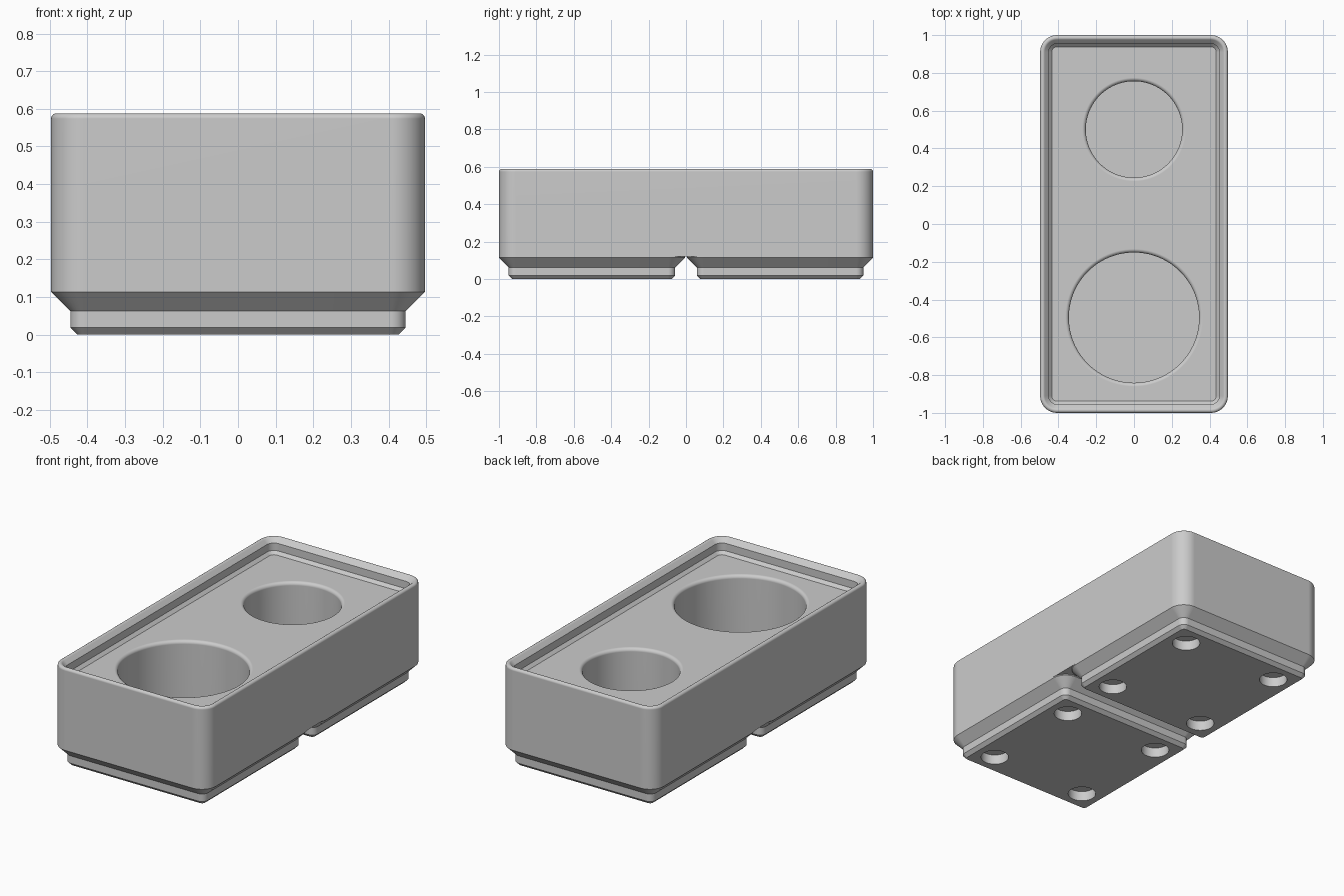
import bpy, bmesh
from math import sin, cos, pi, radians

default = bpy.data.objects.get("Cube")
if default:
    bpy.data.objects.remove(default, do_unlink=True)

MM = 2 / 83.5                 # model units per millimetre
HX, HY, RADIUS = 20.75, 41.75, 3.75
FLOOR, BODY_BOTTOM = 21, 5    # heights in millimetres

grey = bpy.data.materials.new("light grey plastic")
grey.use_nodes = True
colour = (0.6, 0.6, 0.6, 1)
grey.diffuse_color = colour
grey.node_tree.nodes["Principled BSDF"].inputs["Base Color"].default_value = colour


def rounded_rect(hx, hy, r, steps=10):
    """Outline points, counter-clockwise."""
    points = []
    for i, (sx, sy) in enumerate([(1, 1), (-1, 1), (-1, -1), (1, -1)]):
        for k in range(steps + 1):
            a = pi / 2 * (i + k / steps)
            points.append((sx * (hx - r) + r * cos(a), sy * (hy - r) + r * sin(a)))
    return points


def circle(r, steps=96):
    return [(r * cos(2 * pi * k / steps), r * sin(2 * pi * k / steps)) for k in range(steps)]


def loft(name, sections, location=(0, 0, 0)):
    """Closed solid skinned through (outline, height) sections, in millimetres."""
    bm = bmesh.new()
    rings = [[bm.verts.new((x * MM, y * MM, z * MM)) for x, y in outline]
             for outline, z in sections]
    for low, high in zip(rings, rings[1:]):
        n = len(low)
        for i in range(n):
            j = (i + 1) % n
            bm.faces.new((low[i], low[j], high[j], high[i]))
    bm.faces.new(rings[0][::-1])
    bm.faces.new(rings[-1])
    bmesh.ops.recalc_face_normals(bm, faces=bm.faces)
    mesh = bpy.data.meshes.new(name)
    bm.to_mesh(mesh)
    bm.free()
    obj = bpy.data.objects.new(name, mesh)
    obj.location = [c * MM for c in location]
    bpy.context.collection.objects.link(obj)
    mesh.materials.append(grey)
    return obj


def cut(obj, cutters):
    """Subtract each cutter, then delete it."""
    bpy.context.view_layer.objects.active = obj
    for cutter in cutters:
        cutter.hide_render = True
        mod = obj.modifiers.new("cut", 'BOOLEAN')
        mod.operation, mod.solver, mod.object = 'DIFFERENCE', 'EXACT', cutter
        bpy.ops.object.modifier_apply(modifier=mod.name)
        bpy.data.objects.remove(cutter, do_unlink=True)


def smooth(obj):
    bpy.ops.object.select_all(action='DESELECT')
    obj.select_set(True)
    bpy.context.view_layer.objects.active = obj
    bpy.ops.object.shade_smooth_by_angle(angle=radians(30))
    mod = obj.modifiers.new("even shading", 'WEIGHTED_NORMAL')
    mod.keep_sharp = True


# Body with rounded rim and stepped stacking lip: (inset, height)
profile = [(0, BODY_BOTTOM)]
tip = 0.6
for k in range(7):
    a = radians(135) * k / 6
    profile.append((tip - tip * cos(a), 23.95 + tip * sin(a)))
profile += [(1.9, 23.5), (1.9, 21.7), (2.6, FLOOR)]
body = loft("bin_body", [(rounded_rect(HX - d, HY - d, RADIUS - d), z) for d, z in profile])


# Round pockets with a softened upper edge
def pocket(r, y, fillet=0.8):
    sections = [(circle(r), 7)]
    for k in range(7):
        a = pi / 2 * k / 6
        sections.append((circle(r + fillet * (1 - cos(a))), FLOOR - fillet * (1 - sin(a))))
    sections.append((circle(r + fillet), FLOOR + 2))
    return loft("pocket_cutter", sections, (0, y, 0))


cut(body, [pocket(14.4, -20.7), pocket(10.65, 20.9)])
smooth(body)

# Two stepped feet, each with four magnet holes
foot_profile = [(2.95, 0), (2.15, 0.8), (2.15, 2.6), (0, 4.75), (0, BODY_BOTTOM)]
for name, y in (("front_foot", -21), ("back_foot", 21)):
    foot = loft(name, [(rounded_rect(HX - d, HX - d, RADIUS - d), z)
                       for d, z in foot_profile], (0, y, 0))
    bpy.context.view_layer.update()
    cut(foot, [loft("magnet_cutter", [(circle(3.15, 48), -1), (circle(3.15, 48), 2.4)],
                    (sx * 13, y + sy * 13, 0)) for sx in (-1, 1) for sy in (-1, 1)])
    smooth(foot)
